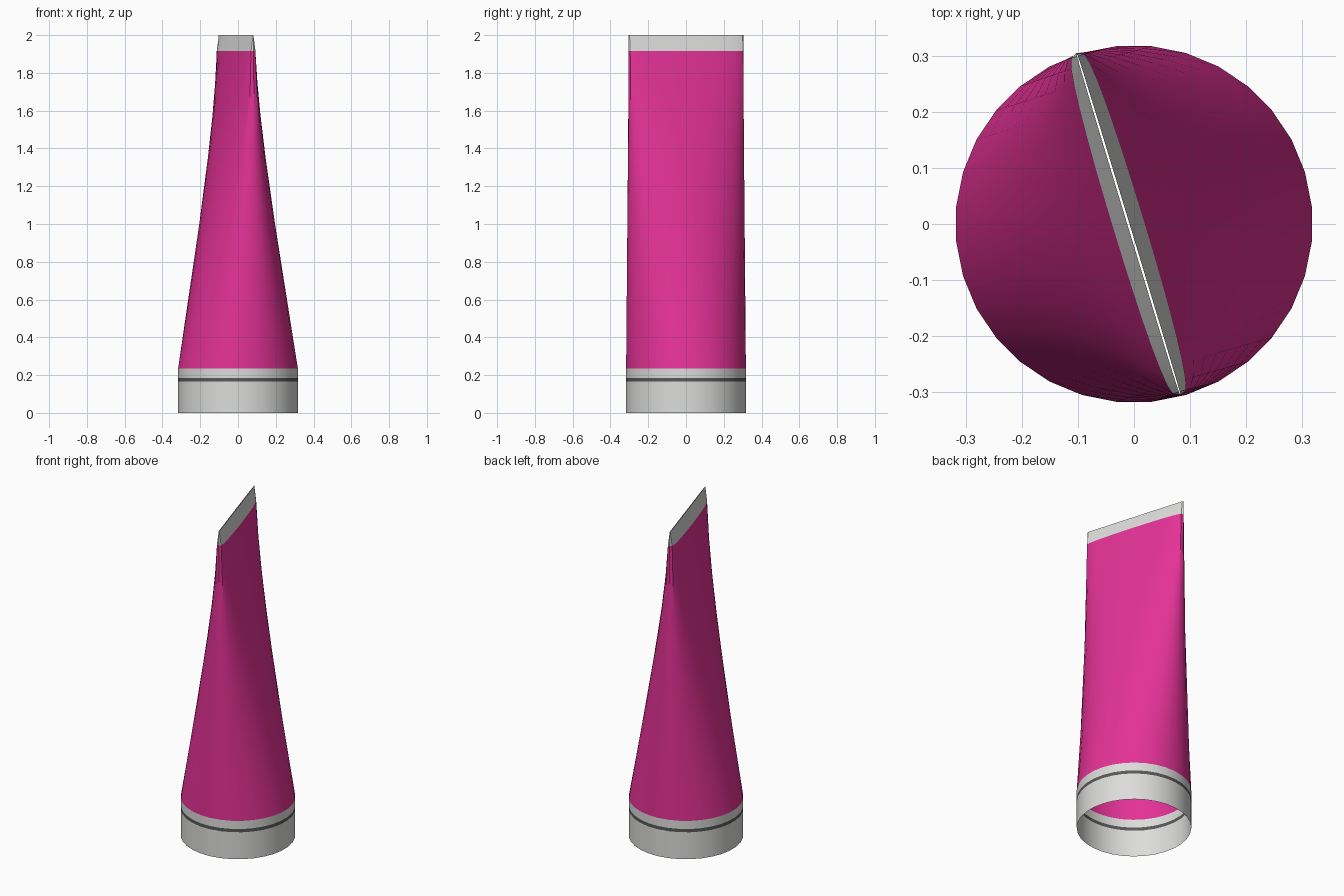
import bpy, bmesh, math
from mathutils import Vector

cube = bpy.data.objects.get("Cube")
if cube:
    bpy.data.objects.remove(cube, do_unlink=True)

SIDES = 32
RADIUS = 0.3185
STEP = 2 * math.pi / SIDES
# The flattened end runs along a direction through two opposite vertices
AXIS = math.pi / 2 + 1.5 * STEP
LONG = Vector((math.cos(AXIS), math.sin(AXIS), 0))
ACROSS = Vector((-LONG.y, LONG.x, 0))


def material(name, rgb):
    mat = bpy.data.materials.new(name)
    mat.use_nodes = True
    color = (*rgb, 1)
    mat.diffuse_color = color
    bsdf = mat.node_tree.nodes["Principled BSDF"]
    bsdf.inputs["Base Color"].default_value = color
    bsdf.inputs["Roughness"].default_value = 0.6
    return mat


def circle(z):
    return [LONG * RADIUS * math.cos(i * STEP) + ACROSS * RADIUS * math.sin(i * STEP)
            + Vector((0, 0, z)) for i in range(SIDES)]


def flattened(z, half_width):
    """Thin blunt-ended oval, set slightly off centre."""
    points = []
    for i in range(SIDES):
        s = round(math.sin(i * STEP), 6)
        across = math.copysign(half_width * math.sqrt(abs(s)), s)
        points.append(LONG * RADIUS * math.cos(i * STEP) + ACROSS * across
                      + Vector((-0.01, 0, z)))
    return points


def loft(name, low, high, mat, segments=1):
    """Open ruled skin between two outlines."""
    bm = bmesh.new()
    rings = []
    for k in range(segments + 1):
        t = k / segments
        rings.append([bm.verts.new(a.lerp(b, t)) for a, b in zip(low, high)])
    for r0, r1 in zip(rings, rings[1:]):
        for i in range(SIDES):
            j = (i + 1) % SIDES
            bm.faces.new((r0[i], r0[j], r1[j], r1[i]))
    mesh = bpy.data.meshes.new(name)
    bm.to_mesh(mesh)
    bm.free()
    mesh.materials.append(mat)
    obj = bpy.data.objects.new(name, mesh)
    bpy.context.collection.objects.link(obj)
    bpy.ops.object.select_all(action='DESELECT')
    obj.select_set(True)
    bpy.context.view_layer.objects.active = obj
    bpy.ops.object.shade_smooth_by_angle(angle=math.radians(30))
    return obj


grey = material("light grey", (0.72, 0.72, 0.71))
dark = material("dark grey", (0.1, 0.1, 0.1))
pink = material("magenta", (0.78, 0.032, 0.31))

# Round collar with a dark stripe
loft("base_collar", circle(0), circle(0.165), grey)
loft("collar_stripe", circle(0.165), circle(0.185), dark)
loft("collar_rim", circle(0.185), circle(0.235), grey)

# Tube that flattens from the round collar to a thin oval
loft("tube_body", circle(0.235), flattened(1.915, 0.028), pink, 8)

# Crimped end pinched to a ridge
loft("crimped_end", flattened(1.915, 0.028), flattened(2.0, 0.002), grey)
